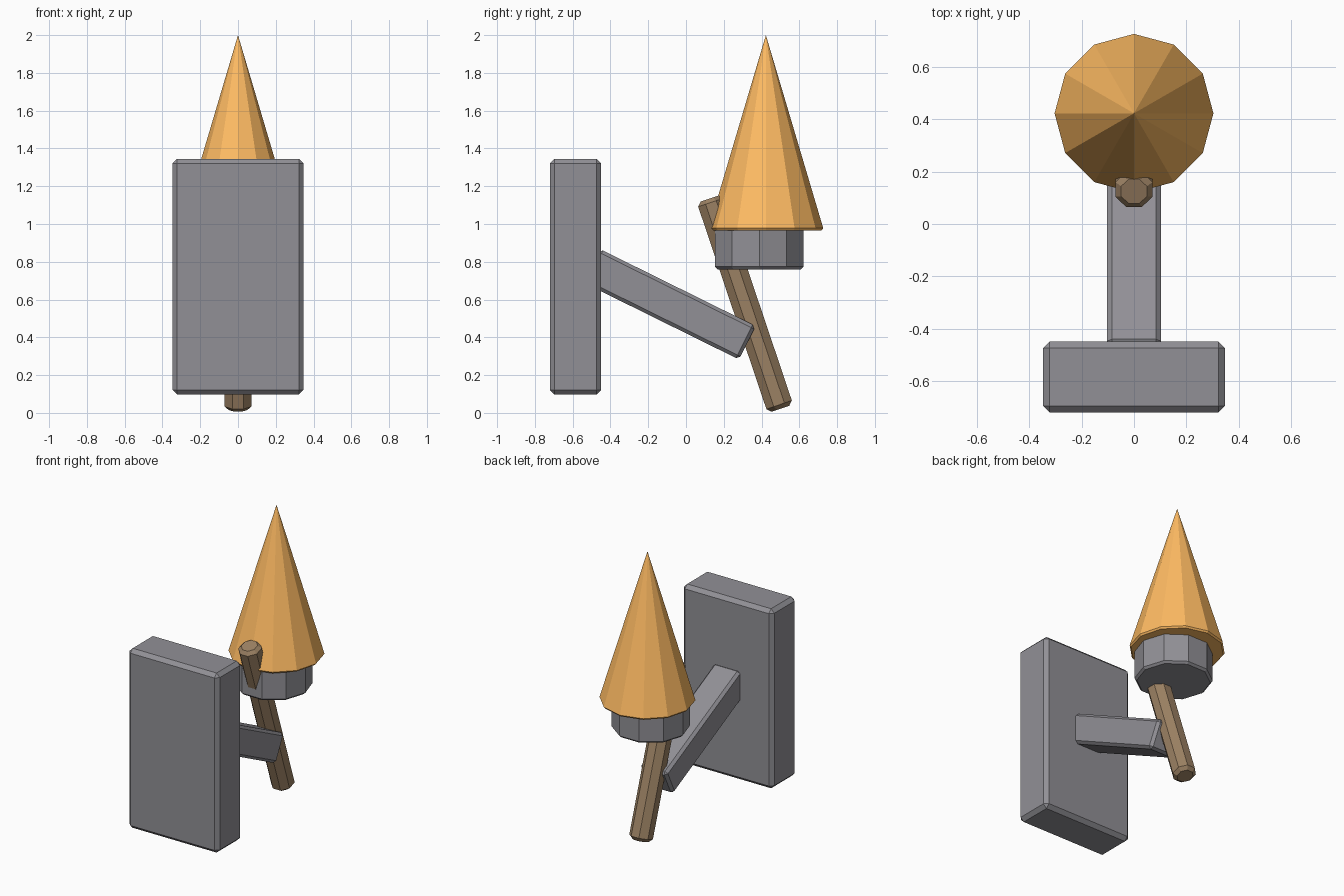
import bpy, bmesh, math
from mathutils import Vector, Matrix

if "Cube" in bpy.data.objects:
    bpy.data.objects.remove(bpy.data.objects["Cube"])


def material(name, color):
    m = bpy.data.materials.new(name)
    m.diffuse_color = color
    m.use_nodes = True
    m.node_tree.nodes["Principled BSDF"].inputs["Base Color"].default_value = m.diffuse_color
    return m


def finish(name, bm, matrix, mat):
    bm.transform(matrix)
    bmesh.ops.recalc_face_normals(bm, faces=bm.faces[:])
    mesh = bpy.data.meshes.new(name)
    bm.to_mesh(mesh)
    bm.free()
    mesh.materials.append(mat)
    obj = bpy.data.objects.new(name, mesh)
    bpy.context.collection.objects.link(obj)
    return obj


def chamfer(bm, edges, width):
    bmesh.ops.bevel(bm, geom=edges, offset=width, segments=1,
                    affect='EDGES', clamp_overlap=True)


def block(name, size, center, mat, tilt=0, bevel=0.02):
    bm = bmesh.new()
    bmesh.ops.create_cube(bm, size=1, matrix=Matrix.Diagonal((*size, 1)))
    chamfer(bm, bm.edges[:], bevel)
    return finish(name, bm, Matrix.Translation(center) @ Matrix.Rotation(tilt, 4, 'X'), mat)


def prism(name, sides, r1, r2, bottom, top, bevel, mat, turn=0):
    """Straight or tapered prism between two points, with chamfered end rims."""
    bottom, top = Vector(bottom), Vector(top)
    axis = top - bottom
    bm = bmesh.new()
    bmesh.ops.create_cone(bm, cap_ends=True, segments=sides, radius1=r1,
                          radius2=r2, depth=axis.length)
    # put a corner on the x axis, then add the wanted turn
    first = max(bm.verts, key=lambda v: v.co.xy.length)
    bm.transform(Matrix.Rotation(turn - math.atan2(first.co.y, first.co.x), 4, 'Z'))
    rims = [e for e in bm.edges if abs(e.verts[0].co.z - e.verts[1].co.z) < 1e-4]
    chamfer(bm, rims, bevel)
    tilt = math.atan2(-axis.y, axis.z)
    return finish(name, bm, Matrix.Translation((bottom + top) / 2)
                  @ Matrix.Rotation(tilt, 4, 'X'), mat)


iron = material("iron", (0.285, 0.28, 0.305, 1))
wood = material("wood", (0.33, 0.22, 0.125, 1))
fire = material("fire", (1.0, 0.50, 0.125, 1))

# Wall plate
block("wall_plate", (0.695, 0.272, 1.248), (0, -0.585, 0.721), iron, bevel=0.025)

# Sloping arm, its upper end sunk into the plate
angle = math.radians(-26.3)
a, b = Vector((0, -0.50, 0.779)), Vector((0, 0.325, 0.371))
block("support_arm", (0.205, (b - a).length, 0.198), (a + b) / 2, iron, angle, 0.018)

# Leaning torch handle
prism("torch_handle", 8, 0.077, 0.077, (0, 0.500, 0.022), (0, 0.125, 1.135), 0.022,
      wood, math.pi / 8)

# Cup below the flame
prism("torch_cup", 10, 0.247, 0.247, (0, 0.388, 0.760), (0, 0.388, 0.995), 0.014, iron)

# Flame
prism("flame", 12, 0.307, 0, (0, 0.423, 0.966), (0, 0.423, 2.0), 0.012, fire)
